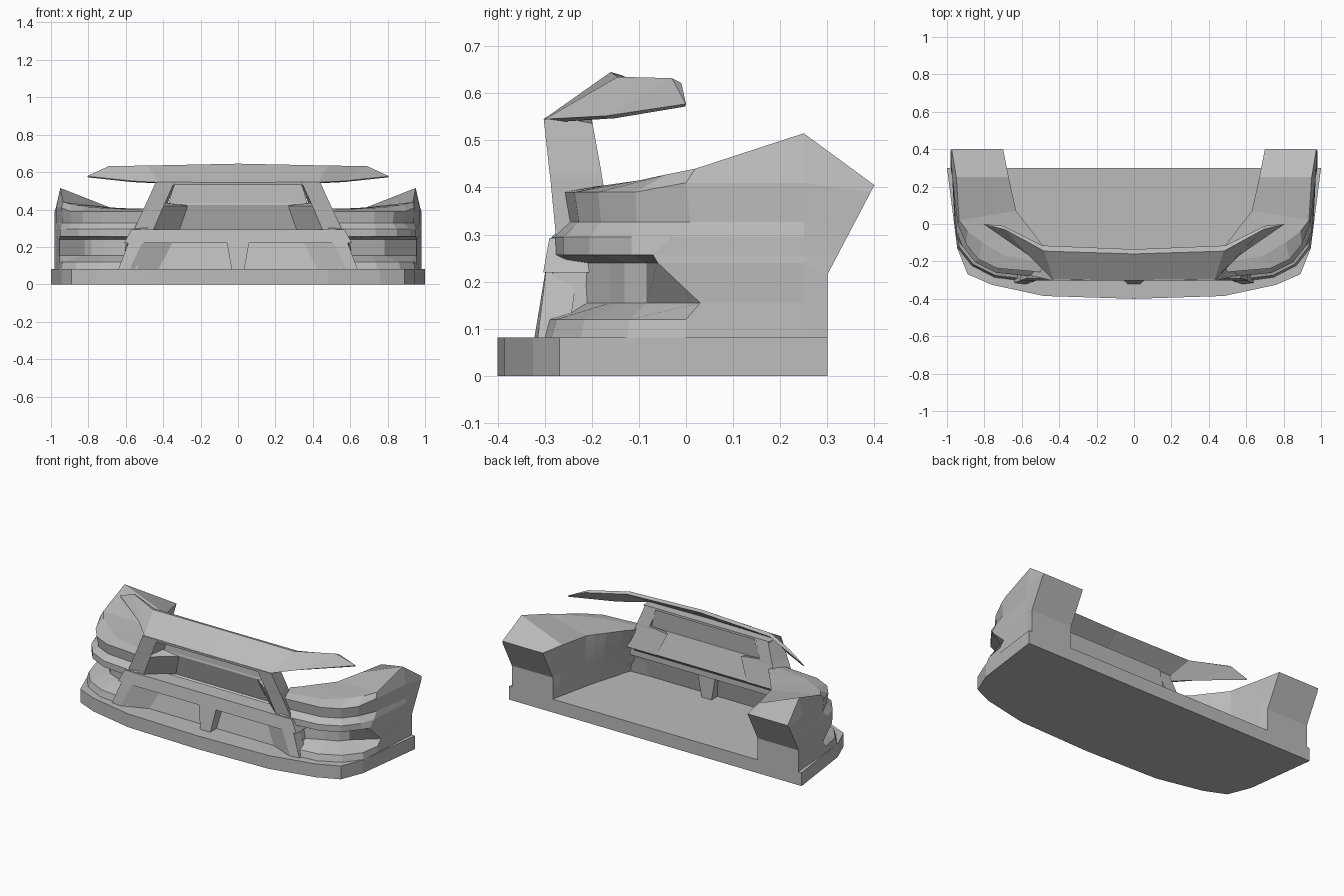
import bpy, bmesh

if "Cube" in bpy.data.objects:
    bpy.data.objects.remove(bpy.data.objects["Cube"])

grey = bpy.data.materials.new("primer_grey")
grey.use_nodes = True
colour = (0.5, 0.5, 0.5, 1)
grey.diffuse_color = colour
grey.node_tree.nodes["Principled BSDF"].inputs["Base Color"].default_value = colour


def loft(name, rows, closed=True, caps=True, mirror=False, fill=False):
    """Skin equal-length rows of points; closed joins the row ends."""
    bm = bmesh.new()
    grid = [[bm.verts.new(p) for p in row] for row in rows]
    n = len(grid[0])
    for a, b in zip(grid, grid[1:]):
        for i in range(n if closed else n - 1):
            j = (i + 1) % n
            bm.faces.new((a[i], a[j], b[j], b[i]))
    if caps:
        for row in (grid[0], grid[-1]):
            # pair opposite points so that bent end caps stay clean
            for i in range((n - 1) // 2):
                ring = [row[i], row[i + 1], row[n - 2 - i], row[n - 1 - i]]
                ring = list(dict.fromkeys(ring))
                if len(ring) > 2:
                    bm.faces.new(ring)
    if fill:
        bmesh.ops.holes_fill(bm, edges=bm.edges)
    if mirror:
        geom = bm.verts[:] + bm.edges[:] + bm.faces[:]
        copy = bmesh.ops.duplicate(bm, geom=geom)["geom"]
        for v in copy:
            if isinstance(v, bmesh.types.BMVert):
                v.co.x *= -1
    bmesh.ops.remove_doubles(bm, verts=bm.verts, dist=0.0005)
    bmesh.ops.recalc_face_normals(bm, faces=bm.faces)
    mesh = bpy.data.meshes.new(name)
    bm.to_mesh(mesh)
    bm.free()
    mesh.materials.append(grey)
    obj = bpy.data.objects.new(name, mesh)
    bpy.context.collection.objects.link(obj)


# Flat splitter plate
edge = [(0, -0.4, 0), (0.48, -0.385, 0), (0.76, -0.325, 0), (0.89, -0.268, 0),
        (0.945, -0.13, 0), (1, 0.3, 0)]
outline = [(-x, y, z) for x, y, z in edge[:0:-1]] + edge
loft("splitter", [outline, [(x, y, 0.082) for x, y, z in outline]], caps=False, fill=True)

# Fenders: a wrapped outer skin with a duct recess, brow, top and leaning inner wall
path = [(0.56, -0.30), (0.74, -0.275), (0.86, -0.215), (0.935, -0.12), (0.955, 0.0),
        (0.972, 0.25), (0.98, 0.4)]
away = [(0, -1), (0.25, -0.95), (0.65, -0.7), (0.95, -0.3), (0.3, 0), (0, 0), (0, 0)]
inner = [(0.46, -0.14), (0.5, -0.1), (0.56, -0.02), (0.6, 0.03), (0.63, 0.07),
         (0.67, 0.25), (0.7, 0.4)]
foot = [(0.57, -0.22), (0.595, -0.13), (0.62, -0.05), (0.635, 0.0), (0.65, 0.07),
        (0.69, 0.25), (0.7, 0.3)]
shoulder = [(0.46, -0.21, 0.4), (0.69, -0.17, 0.405), (0.81, -0.1, 0.415),
            (0.89, -0.04, 0.428), (0.935, 0.02, 0.44), (0.95, 0.25, 0.515), (0.975, 0.4, 0.405)]
# height, inset and rearward shift of the side corner
levels = [(0.08, -0.012, 0.0), (0.12, 0, 0.0), (0.155, 0.12, 0.03), (0.24, 0.12, -0.06),
          (0.257, 0.015, -0.07), (0.295, 0.015, -0.03), (0.327, 0.05, 0.01), (0.39, 0.04, 0.0)]

columns = []
for s in range(7):
    outer, wall = [], []
    for z, inset, shift in levels:
        recess = 0.13 < z < 0.25
        d = inset
        if recess and s in (0, 4):
            d = 0.05 if s == 0 else 0
        x, y = path[s][0] - away[s][0] * d, path[s][1] - away[s][1] * d
        t = (z - 0.08) / 0.325
        ix, iy = (f + (i - f) * t for f, i in zip(foot[s], inner[s]))
        z_top = z + (0.02 if z > 0.35 and s in (4, 5) else 0)
        if s == 0:
            x -= 0.02 + 0.25 * (z - 0.08)
        elif s == 4:
            y += shift
        elif s == 6:
            # rear face leans back above its crease
            z = z_top = 0.215 if z == 0.24 else z
            y = iy = 0.3 + 0.1 * max(0, z - 0.215) / 0.19
        outer.append((x, y, z_top))
        wall.append((ix, iy, z))
    columns.append(outer + [shoulder[s], (*inner[s], 0.405)] + wall[::-1])
loft("fenders", columns, mirror=True)

# Upper lip: a thin swept blade
blade = [
    [(0, -0.302, 0.545), (0, -0.16, 0.645), (0, -0.135, 0.638), (0, -0.27, 0.54)],
    [(0.43, -0.3, 0.545), (0.48, -0.145, 0.635), (0.49, -0.115, 0.628), (0.43, -0.26, 0.54)],
    [(0.56, -0.17, 0.552), (0.69, -0.03, 0.632), (0.7, -0.01, 0.622), (0.57, -0.15, 0.547)],
    [(0.8, -0.003, 0.577), (0.803, -0.002, 0.58), (0.805, 0, 0.578), (0.803, -0.001, 0.572)]]
flip = [[(-x, y, z) for x, y, z in row] for row in blade[:0:-1]]
loft("upper_lip", flip + blade)

# Slanted pillars beside the upper opening, splayed inward in their lower half
pillar = []
for z, front, outside, y_front, y_back, back_in, back_out in (
        (0.545, 0.34, 0.44, -0.302, -0.2, 0.335, 0.42),
        (0.435, 0.39, 0.49, -0.29, -0.18, 0.375, 0.46),
        (0.42, 0.397, 0.497, -0.288, -0.178, 0.25, 0.465),
        (0.285, 0.455, 0.56, -0.275, -0.15, 0.31, 0.51)):
    pillar.append([(front, y_front, z), (outside, y_front, z),
                   (back_out, y_back, z), (back_in, y_back, z)])
loft("upper_pillars", pillar, mirror=True)


def bar(name, top, bottom, y_top, y_bottom, z_top, z_bottom, y_back):
    """Symmetrical bar given by half widths, front depths and heights."""
    front = [(-top, y_top, z_top), (top, y_top, z_top),
             (bottom, y_bottom, z_bottom), (-bottom, y_bottom, z_bottom)]
    loft(name, [front, [(x, y_back, z) for x, y, z in front]])


bar("header_bar", 0.43, 0.42, -0.3, -0.298, 0.547, 0.53, -0.2)
bar("crossbar", 0.57, 0.61, -0.29, -0.303, 0.293, 0.22, -0.19)
bar("centre_post", 0.06, 0.034, -0.297, -0.32, 0.225, 0.08, -0.2)

# Splayed legs between the lower opening and the side ducts
loft("lower_legs",
     [[(0.51, -0.298, 0.225), (0.585, -0.297, 0.225), (0.64, -0.315, 0.08), (0.58, -0.322, 0.08)],
      [(0.35, -0.23, 0.225), (0.585, -0.23, 0.225), (0.64, -0.25, 0.08), (0.425, -0.26, 0.08)]],
     mirror=True)

# Inner end walls of the side ducts
loft("duct_end_walls",
     [[(0.56, -0.29, 0.26), (0.585, -0.28, 0.26), (0.6, -0.29, 0.11), (0.58, -0.3, 0.11)],
      [(0.56, -0.14, 0.26), (0.6, -0.14, 0.26), (0.62, -0.15, 0.11), (0.59, -0.15, 0.11)]],
     mirror=True)

# Folded panel closing both openings from behind
fold = [(0.55, -0.26, 0.08), (0.5, -0.225, 0.225), (0.47, -0.155, 0.285), (0.38, -0.195, 0.425),
        (0.37, -0.192, 0.435), (0.34, -0.185, 0.545)]
loft("backing_panel", [[(-x, y, z), (x, y, z)] for x, y, z in fold], closed=False, caps=False)
